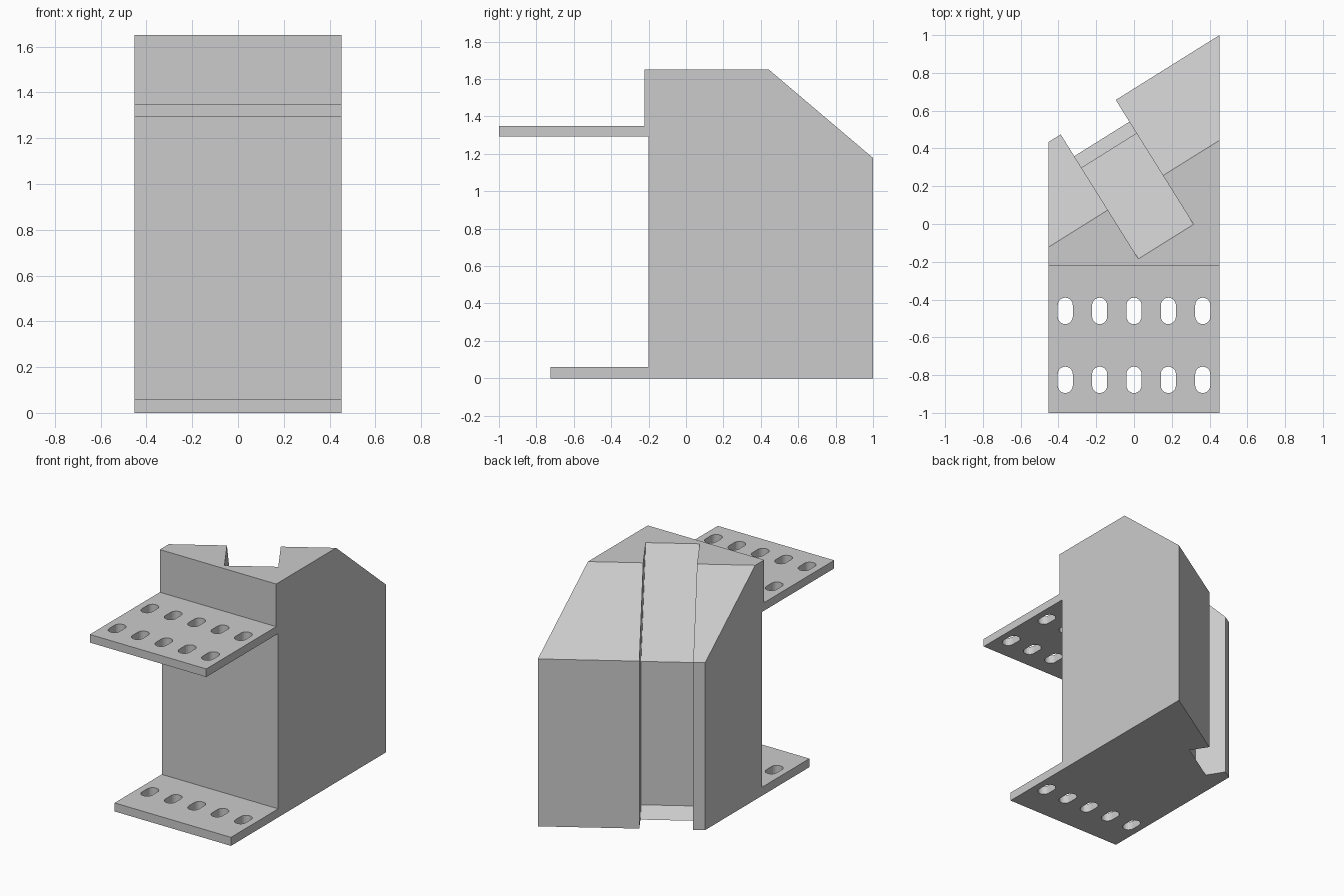
import bpy, bmesh, math
from mathutils import Vector

if "Cube" in bpy.data.objects:
    bpy.data.objects.remove(bpy.data.objects["Cube"])

HALF = 0.453                      # half width of the bracket
ANG = math.radians(32)            # skew of the rear face
U = Vector((math.cos(ANG), math.sin(ANG), 0))     # along the rear face
V = Vector((-math.sin(ANG), math.cos(ANG), 0))    # outward from the rear face
CORNER = Vector((HALF, 1.0, 0))   # rearmost corner


def add_prism(bm, pts, vec):
    face = bm.faces.new([bm.verts.new(p) for p in pts])
    ext = bmesh.ops.extrude_face_region(bm, geom=[face])
    verts = [g for g in ext["geom"] if isinstance(g, bmesh.types.BMVert)]
    bmesh.ops.translate(bm, verts=verts, vec=vec)


def slice_off(bm, co, no):
    geom = bm.verts[:] + bm.edges[:] + bm.faces[:]
    cut = bmesh.ops.bisect_plane(bm, geom=geom, plane_co=co, plane_no=no, clear_outer=True)
    edges = [g for g in cut["geom_cut"] if isinstance(g, bmesh.types.BMEdge)]
    bmesh.ops.contextual_create(bm, geom=edges)


def finish(bm, name):
    bmesh.ops.recalc_face_normals(bm, faces=bm.faces[:])
    mesh = bpy.data.meshes.new(name)
    bm.to_mesh(mesh)
    bm.free()
    ob = bpy.data.objects.new(name, mesh)
    bpy.context.collection.objects.link(ob)
    return ob


def subtract(target, cutter):
    cutter.hide_render = True
    mod = target.modifiers.new(cutter.name, 'BOOLEAN')
    mod.operation = 'DIFFERENCE'
    mod.solver = 'EXACT'
    mod.object = cutter
    bpy.context.view_layer.objects.active = target
    bpy.ops.object.modifier_apply(modifier=mod.name)
    bpy.data.objects.remove(cutter)


# Block with both flanges, from one side profile (y, z)
side = [(-0.725, 0), (1.2, 0), (1.2, 1.65), (-0.222, 1.65), (-0.222, 1.35),
        (-1, 1.35), (-1, 1.293), (-0.2, 1.293), (-0.2, 0.06), (-0.725, 0.06)]
bm = bmesh.new()
add_prism(bm, [(-HALF, y, z) for y, z in side], (2 * HALF, 0, 0))
bmesh.ops.recalc_face_normals(bm, faces=bm.faces[:])
# Skewed rear face and its 45 degree top slope
slice_off(bm, CORNER, V)
slice_off(bm, CORNER + Vector((0, 0, 1.178)), (V + Vector((0, 0, 1))).normalized())
bracket = finish(bm, "mounting_bracket")

# Channel in the rear face, from a profile (depth, z)
channel = [(0.877, 1.75), (-0.2, 1.75), (-0.2, -0.05), (0.086, -0.05),
           (0.207, 0.071), (0.207, 1.08)]
start = CORNER - U * 0.992
bm = bmesh.new()
add_prism(bm, [start - V * d + Vector((0, 0, z)) for d, z in channel], U * 0.344)
subtract(bracket, finish(bm, "channel_cutter"))

# Rows of slots; the inner row passes through both flanges
R, STRAIGHT, SEG = 0.04, 0.03, 10
bm = bmesh.new()
for y in (-0.46, -0.825):
    for i in range(-2, 3):
        pts = []
        for end in (1, -1):
            for k in range(SEG + 1):
                a = math.pi * k / SEG + (0 if end > 0 else math.pi)
                pts.append((i * 0.182 + R * math.cos(a),
                            y + end * STRAIGHT + R * math.sin(a), -0.1))
        add_prism(bm, pts, (0, 0, 1.6))
subtract(bracket, finish(bm, "slot_cutter"))
